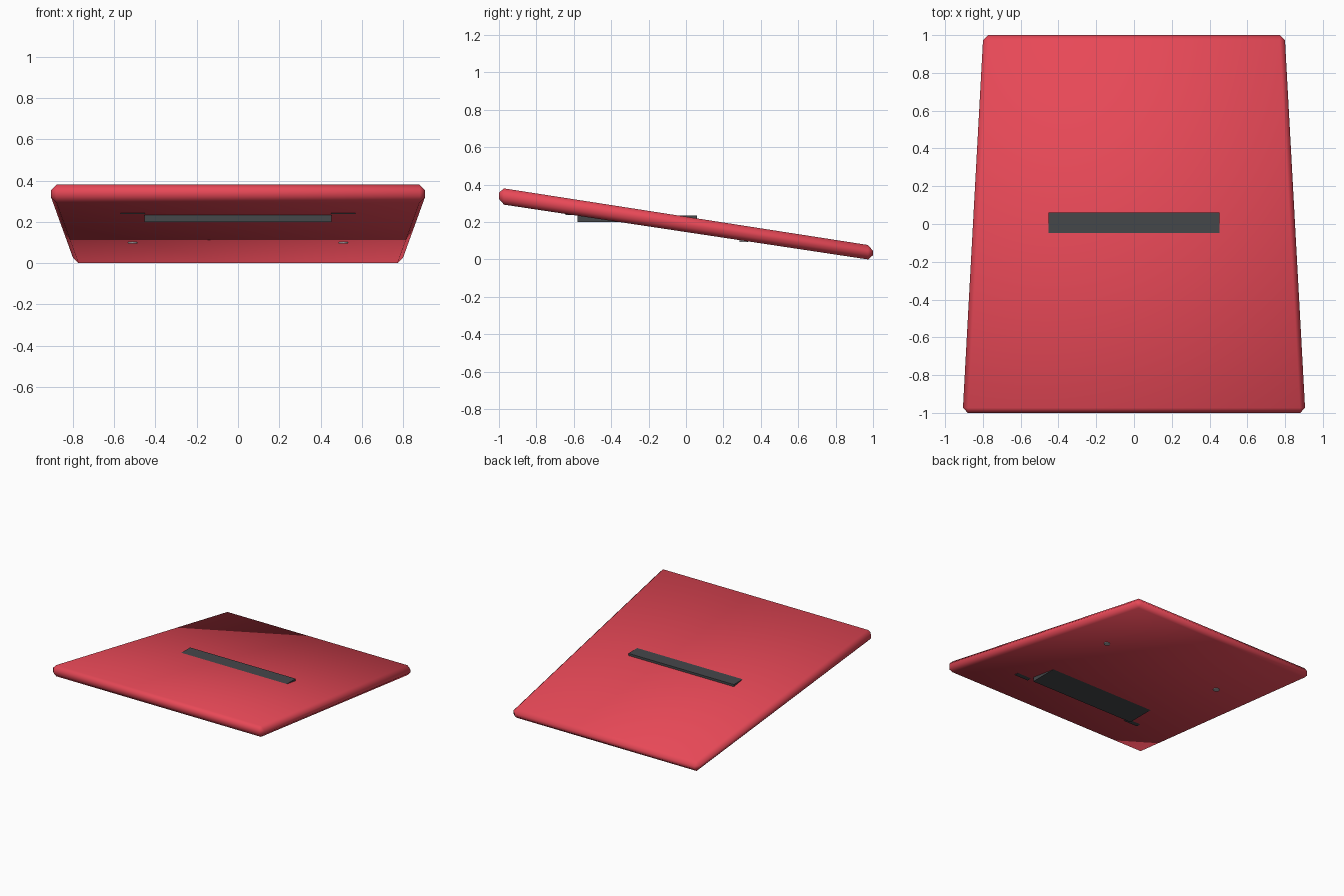
import bpy, bmesh

if "Cube" in bpy.data.objects:
    bpy.data.objects.remove(bpy.data.objects["Cube"])


def material(name, rgb):
    m = bpy.data.materials.new(name)
    m.diffuse_color = (*rgb, 1)
    m.use_nodes = True
    m.node_tree.nodes["Principled BSDF"].inputs["Base Color"].default_value = m.diffuse_color
    return m


red = material("red_paint", (0.80, 0.065, 0.095))
dark = material("dark_plastic", (0.06, 0.063, 0.068))
steel = material("steel", (0.4, 0.4, 0.42))


def make(name, bm, mat):
    bmesh.ops.recalc_face_normals(bm, faces=bm.faces)
    me = bpy.data.meshes.new(name)
    bm.to_mesh(me)
    bm.free()
    me.materials.append(mat)
    ob = bpy.data.objects.new(name, me)
    bpy.context.collection.objects.link(ob)
    return ob


def block(name, x0, x1, y0, y1, z0, z1, mat):
    bm = bmesh.new()
    bmesh.ops.create_cube(bm, size=1)
    for v in bm.verts:
        v.co = (x1 if v.co.x > 0 else x0,
                y1 if v.co.y > 0 else y0,
                z1 if v.co.z > 0 else z0)
    return make(name, bm, mat)


# Hood panel: sloped, tapered slab with chamfered edges, smooth shaded
bm = bmesh.new()
bmesh.ops.create_cube(bm, size=2)
for v in bm.verts:
    back, top = v.co.y > 0, v.co.z > 0
    half = 0.798 if back else 0.907
    if back:
        z = 0.073 if top else -0.004
    else:
        z = 0.384 if top else 0.297
    v.co = (half if v.co.x > 0 else -half, v.co.y, z)
bmesh.ops.bevel(bm, geom=bm.edges[:], offset=0.027, segments=1,
                affect='EDGES', profile=0.5)
for f in bm.faces:
    f.smooth = True
make("hood_panel", bm, red)

# Level intake duct running through the slab
block("intake_duct", -0.453, 0.453, -0.58, 0.06, 0.2, 0.236, dark)

# Hinge plates and round stops on the underside, mirrored
for side, s in (("left", -1), ("right", 1)):
    x = 0.51 * s
    block("hinge_plate_" + side, x - 0.06, x + 0.06, -0.645, -0.56,
          0.238, 0.26, dark)
    bm = bmesh.new()
    bmesh.ops.create_cone(bm, cap_ends=True, segments=16, radius1=0.023,
                          radius2=0.023, depth=0.03)
    bmesh.ops.translate(bm, verts=bm.verts, vec=(x, 0.308, 0.109))
    make("stop_pin_" + side, bm, steel)
